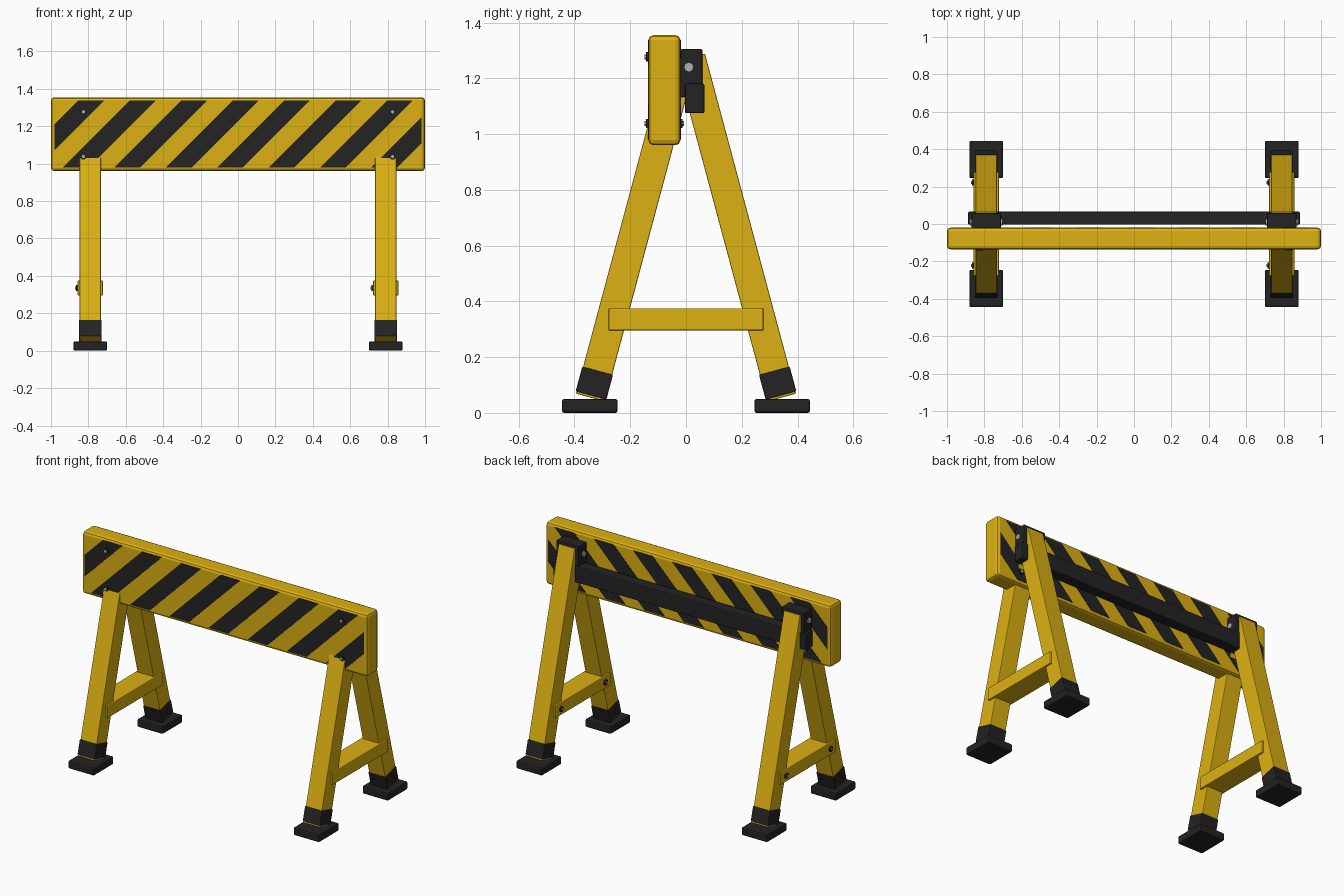
import bpy, bmesh, math
from mathutils import Matrix, Vector

if "Cube" in bpy.data.objects:
    bpy.data.objects.remove(bpy.data.objects["Cube"], do_unlink=True)


def material(name, color, rough=0.5):
    m = bpy.data.materials.new(name)
    m.use_nodes = True
    m.diffuse_color = (*color, 1)
    node = m.node_tree.nodes["Principled BSDF"]
    node.inputs["Base Color"].default_value = (*color, 1)
    node.inputs["Roughness"].default_value = rough
    return m


YELLOW = material("safety yellow", (0.72, 0.44, 0.006))
BLACK = material("rubber black", (0.017, 0.017, 0.017))
STEEL = material("steel grey", (0.45, 0.45, 0.45))


def finish(name, bm, mat, bevel=0, segments=2):
    bmesh.ops.recalc_face_normals(bm, faces=bm.faces)
    mesh = bpy.data.meshes.new(name)
    bm.to_mesh(mesh)
    bm.free()
    mesh.materials.append(mat)
    ob = bpy.data.objects.new(name, mesh)
    bpy.context.collection.objects.link(ob)
    if bevel:
        mod = ob.modifiers.new("soft edges", "BEVEL")
        mod.width, mod.segments = bevel, segments
    return ob


def box(name, center, size, mat, bevel=0.005, tilt=0):
    bm = bmesh.new()
    bmesh.ops.create_cube(bm, size=1)
    bm.transform(Matrix.Diagonal((*size, 1)))
    ob = finish(name, bm, mat, bevel)
    ob.location = center
    ob.rotation_euler.x = tilt
    return ob


def rod(name, start, end, radius, mat, sides=12):
    a, b = Vector(start), Vector(end)
    bm = bmesh.new()
    bmesh.ops.create_cone(bm, cap_ends=True, segments=sides, radius1=radius,
                          radius2=radius, depth=(b - a).length)
    ob = finish(name, bm, mat)
    ob.location = (a + b) / 2
    ob.rotation_euler = (b - a).to_track_quat("Z", "Y").to_euler()
    return ob


def bolt(name, base, direction):
    # dark washer with a small steel head
    p, d = Vector(base), Vector(direction)
    rod(name + "_washer", p - d * 0.01, p + d * 0.008, 0.017, BLACK)
    rod(name + "_head", p, p + d * 0.013, 0.009, STEEL, 6)


# Board
FRONT, BACK, LOW, HIGH = -0.135, -0.02, 0.96, 1.355
box("board", (0, (FRONT + BACK) / 2, (LOW + HIGH) / 2),
    (2, BACK - FRONT, HIGH - LOW), YELLOW, 0.018)


# Diagonal stripes, clipped to the flat panel on both faces
def stripes(name, y):
    bm = bmesh.new()
    z0, z1, edge, width = 0.98, 1.338, 0.98, 0.138
    for i in range(8):
        t = -0.853 + 0.275 * i
        s = t - (z1 - z0)
        corners = [(s, z0), (s + width, z0), (t + width, z1), (t, z1)]
        bm.faces.new([bm.verts.new((x, y, z)) for x, z in corners])
    for side in (-1, 1):
        bmesh.ops.bisect_plane(bm, geom=bm.verts[:] + bm.edges[:] + bm.faces[:],
                               plane_co=(side * edge, 0, 0), plane_no=(side, 0, 0),
                               clear_outer=True)
    new = bmesh.ops.extrude_face_region(bm, geom=bm.faces[:])["geom"]
    bmesh.ops.translate(bm, vec=(0, 0.004, 0),
                        verts=[v for v in new if isinstance(v, bmesh.types.BMVert)])
    finish(name, bm, BLACK)


stripes("front_stripes", FRONT - 0.002)
stripes("back_stripes", BACK - 0.002)

# Leg axis: leans inward, reaching y = 0 at the apex height
LEAN, APEX = math.radians(15), 1.334


def on_axis(x, s, z):
    return Vector((x, s * (APEX - z) * math.tan(LEAN), z))


for side, label in ((-1, "right"), (1, "left")):
    x = side * 0.79
    for s, end in ((-1, "front"), (1, "back")):
        name = f"{label}_{end}"
        low, top = on_axis(x, s, 0.055), on_axis(x, s, 1.275)
        box(name + "_leg", (low + top) / 2, (0.114, 0.108, (top - low).length),
            YELLOW, 0.004, s * LEAN)
        box(name + "_boot", on_axis(x, s, 0.107), (0.121, 0.114, 0.092),
            BLACK, 0.004, s * LEAN)
        box(name + "_foot", (x, s * 0.345, 0.025), (0.18, 0.2, 0.05), BLACK, 0.008)
        bolt(name + "_brace_bolt", (x - 0.068, s * 0.222, 0.335), (-1, 0, 0))
    box(label + "_brace", (x, 0, 0.335), (0.136, 0.555, 0.08), YELLOW)

    # Hinge bracket with a through pin
    box(label + "_hinge", (x, 0.019, 1.219), (0.158, 0.08, 0.172), BLACK, 0.006)
    rod(label + "_hinge_pin", (x - 0.086, 0.01, 1.24), (x + 0.086, 0.01, 1.24),
        0.017, STEEL)

    # Board bolts on both faces
    for z, level in ((1.277, "upper"), (1.038, "lower")):
        bolt(f"{label}_{level}_front_bolt", (side * 0.827, FRONT, z), (0, -1, 0))
        bolt(f"{label}_{level}_back_bolt", (side * 0.827, BACK, z), (0, 1, 0))

# Rear beam joining the hinges
box("rear_beam", (0, 0.031, 1.128), (1.774, 0.07, 0.106), BLACK, 0.006)
